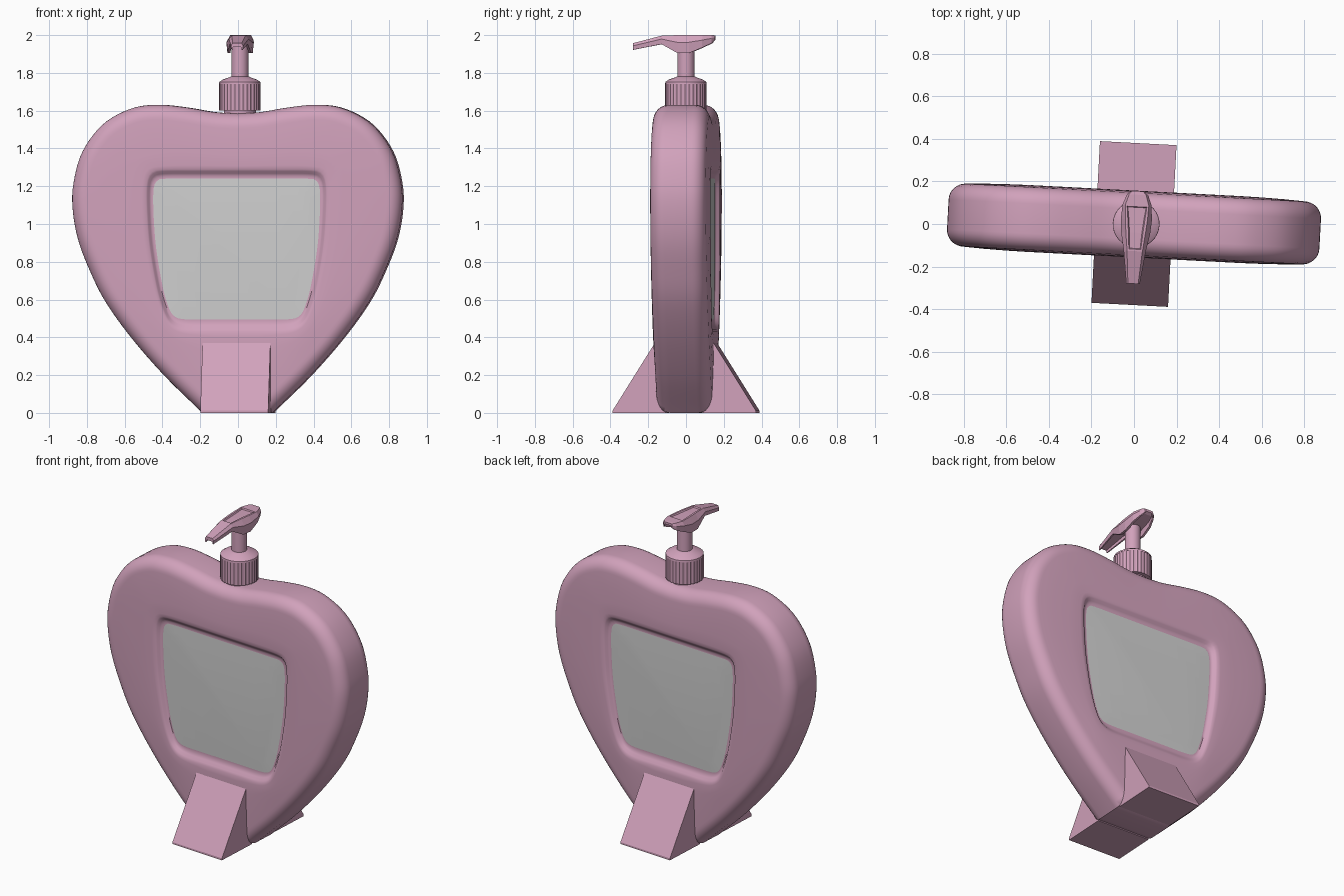
import bpy, bmesh, math
from mathutils import Vector

cube = bpy.data.objects.get("Cube")
if cube:
    bpy.data.objects.remove(cube)

TURN = math.radians(-3)      # the whole model is turned slightly about z
STEPS = 180                  # points around the body
CENTRE = 0.87                # height the body rings are drawn around


def material(name, rgb):
    m = bpy.data.materials.new(name)
    m.use_nodes = True
    m.diffuse_color = (*rgb, 1)
    m.node_tree.nodes["Principled BSDF"].inputs["Base Color"].default_value = (*rgb, 1)
    return m


pink = material("dusty pink", (0.64, 0.36, 0.50))
grey = material("light grey", (0.62, 0.62, 0.62))


def finish(bm, name, mats=(pink,), angle=None):
    bmesh.ops.recalc_face_normals(bm, faces=bm.faces)
    mesh = bpy.data.meshes.new(name)
    bm.to_mesh(mesh)
    bm.free()
    ob = bpy.data.objects.new(name, mesh)
    bpy.context.collection.objects.link(ob)
    for m in mats:
        mesh.materials.append(m)
    ob.rotation_euler.z = TURN
    if angle:
        bpy.ops.object.select_all(action='DESELECT')
        ob.select_set(True)
        bpy.context.view_layer.objects.active = ob
        bpy.ops.object.shade_smooth_by_angle(angle=math.radians(angle))
    return ob


def bridge(bm, a, b, mat=0):
    n = len(a)
    for i in range(n):
        bm.faces.new((a[i], a[(i + 1) % n], b[(i + 1) % n], b[i])).material_index = mat


def spline(points, sub=12):
    """Smooth curve through the points."""
    p = [Vector(q) for q in points]
    p = [2 * p[0] - p[1]] + p + [2 * p[-1] - p[-2]]
    out = []
    for a, b, c, d in zip(p, p[1:], p[2:], p[3:]):
        for k in range(sub):
            t = k / sub
            out.append(0.5 * (2 * b + (c - a) * t + (2 * a - 5 * b + 4 * c - d) * t * t
                              + (3 * b - a - 3 * c + d) * t ** 3))
    return out + [p[-2]]


def ring_from_half(half):
    """Sample a right-hand half outline evenly by angle and mirror it."""
    polar = [(math.atan2(p[0], p[1] - CENTRE), math.hypot(p[0], p[1] - CENTRE)) for p in half]
    ring = []
    for i in range(STEPS):
        a = 2 * math.pi * i / STEPS
        side = 1 if a <= math.pi else -1
        a = min(a, 2 * math.pi - a)
        r = polar[-1][1]
        for (a0, r0), (a1, r1) in zip(polar, polar[1:]):
            if a0 <= a <= a1 and a1 > a0:
                # straight line between the two neighbours
                r = r0 * r1 * math.sin(a1 - a0) / (r0 * math.sin(a - a0) + r1 * math.sin(a1 - a))
                break
        ring.append(Vector((side * r * math.sin(a), CENTRE + r * math.cos(a))))
    return ring


def inset(ring, d):
    out = []
    for i, p in enumerate(ring):
        t = (ring[(i + 1) % STEPS] - ring[i - 1]).normalized()
        out.append(p + Vector((t.y, -t.x)) * d)
    return out


def mix(a, b, t):
    return [p.lerp(q, t) for p, q in zip(a, b)]


# Heart-shaped body with a recessed panel on both faces
heart = ring_from_half(spline([(0, 1.585), (0.12, 1.592), (0.27, 1.617), (0.42, 1.631), (0.56, 1.612),
                               (0.71, 1.53), (0.82, 1.385), (0.868, 1.22), (0.873, 1.08), (0.845, 0.92),
                               (0.785, 0.76), (0.70, 0.59), (0.56, 0.395), (0.38, 0.19), (0.185, 0)])
                       + [Vector((0, 0))])
rim = ring_from_half(spline([(0, 1.29), (0.22, 1.29), (0.40, 1.288), (0.455, 1.27), (0.477, 1.21), (0.478, 1.08),
                             (0.463, 0.88), (0.425, 0.66), (0.385, 0.53), (0.34, 0.46), (0.27, 0.433),
                             (0.13, 0.43), (0, 0.43)]))
panel = ring_from_half(spline([(0, 1.24), (0.22, 1.24), (0.39, 1.239), (0.425, 1.226), (0.441, 1.18), (0.441, 1.06),
                               (0.428, 0.88), (0.395, 0.68), (0.365, 0.57), (0.335, 0.515), (0.28, 0.496),
                               (0.13, 0.495), (0, 0.495)]))

bm = bmesh.new()


def add_ring(ring, y):
    return [bm.verts.new((p.x, y, p.y)) for p in ring]


for side in (-1, 1):
    layers = []
    for k in range(9):                                   # rounded outer edge
        a = math.pi / 2 * k / 8
        layers.append((inset(heart, 0.08 * (1 - math.cos(a))), 0.07 + 0.078 * math.sin(a)))
    edge = layers[-1][0]
    for t, y in ((0.3, 0.153), (0.65, 0.156), (0.92, 0.157)):   # gently domed face
        layers.append((mix(edge, rim, t), y))
    for t, y in ((0, 0.155), (0.2, 0.150), (0.45, 0.138), (0.7, 0.131), (1, 0.131)):   # recess wall
        layers.append((mix(rim, panel, t), y))
    rings = [add_ring(r, side * y) for r, y in layers]
    for a, b in zip(rings, rings[1:]):
        bridge(bm, a, b)
    inner = add_ring(mix(panel, [Vector((0, CENTRE))] * STEPS, 0.12), side * 0.134)
    bridge(bm, rings[-1], inner, 1)
    bm.faces.new(inner).material_index = 1
    if side == -1:
        front_edge = rings[0]
    else:
        bridge(bm, front_edge, rings[0])
finish(bm, "body", (pink, grey), 40)


def prism(name, profile, half_width):
    bm = bmesh.new()
    a, b = ([bm.verts.new((x, y, z)) for y, z in profile] for x in (-half_width, half_width))
    bridge(bm, a, b)
    bm.faces.new(a)
    bm.faces.new(b)
    finish(bm, name)


# Wedge feet
for name, s in (("front_foot", -1), ("back_foot", 1)):
    prism(name, [(s * 0.38, 0), (s * 0.38, 0.012), (s * 0.156, 0.37), (s * 0.1, 0.37), (s * 0.1, 0)], 0.18)


def lathe(name, profile, sides, rib=0.0, angle=None):
    bm = bmesh.new()
    rings = []
    for r, z in profile:
        ring = []
        for i in range(sides):
            a = 2 * math.pi * i / sides
            q = r - (rib if i % 2 else 0)
            ring.append(bm.verts.new((0.01 + q * math.cos(a), q * math.sin(a), z)))
        rings.append(ring)
    for a, b in zip(rings, rings[1:]):
        bridge(bm, a, b)
    bm.faces.new(rings[0])
    bm.faces.new(rings[-1])
    finish(bm, name, angle=angle)


# Pump neck, ribbed collar and stem
lathe("neck", [(0.085, 1.55), (0.085, 1.62)], 32, angle=30)
lathe("collar", [(0.11, 1.6), (0.11, 1.742)], 64, rib=0.003)
lathe("collar_top", [(0.11, 1.742), (0.109, 1.752), (0.09, 1.765), (0.06, 1.775), (0.05, 1.78)], 32, angle=40)
lathe("stem", [(0.045, 1.76), (0.045, 1.965)], 32, angle=30)

# Pump head: hollow-bottomed sections along y
bm = bmesh.new()
sections = [  # y, top half width, widest half width, top z, bottom z
    (0.155, 0.026, 0.030, 1.998, 1.975), (0.138, 0.040, 0.050, 2.0, 1.957),
    (0.09, 0.055, 0.068, 2.0, 1.934), (0.02, 0.052, 0.073, 2.0, 1.905),
    (-0.042, 0.046, 0.068, 2.0, 1.905), (-0.127, 0.036, 0.052, 1.997, 1.952),
    (-0.28, 0.024, 0.032, 1.957, 1.922)]
rings = []
for y, top, wide, zt, zb in sections:
    h = zt - zb
    half = [(top, zt), (wide, zt - 0.4 * h), (wide * 0.92, zb), (wide * 0.72, zb), (wide * 0.66, zb + 0.4 * h)]
    loop = half + [(-x, z) for x, z in reversed(half)]
    rings.append([bm.verts.new((0.01 + x, y, z)) for x, z in loop])
for a, b in zip(rings, rings[1:]):
    bridge(bm, a, b)
bm.faces.new(rings[0])
bm.faces.new(rings[-1])
bmesh.ops.recalc_face_normals(bm, faces=bm.faces)
# Sunken thumb pad on top
pad = [f for f in bm.faces if f.normal.z > 0.9 and -0.13 < f.calc_center_median().y < 0.09]
bmesh.ops.inset_region(bm, faces=pad, thickness=0.012)
bmesh.ops.inset_region(bm, faces=pad, thickness=0.005, depth=-0.008)
finish(bm, "pump_head")
